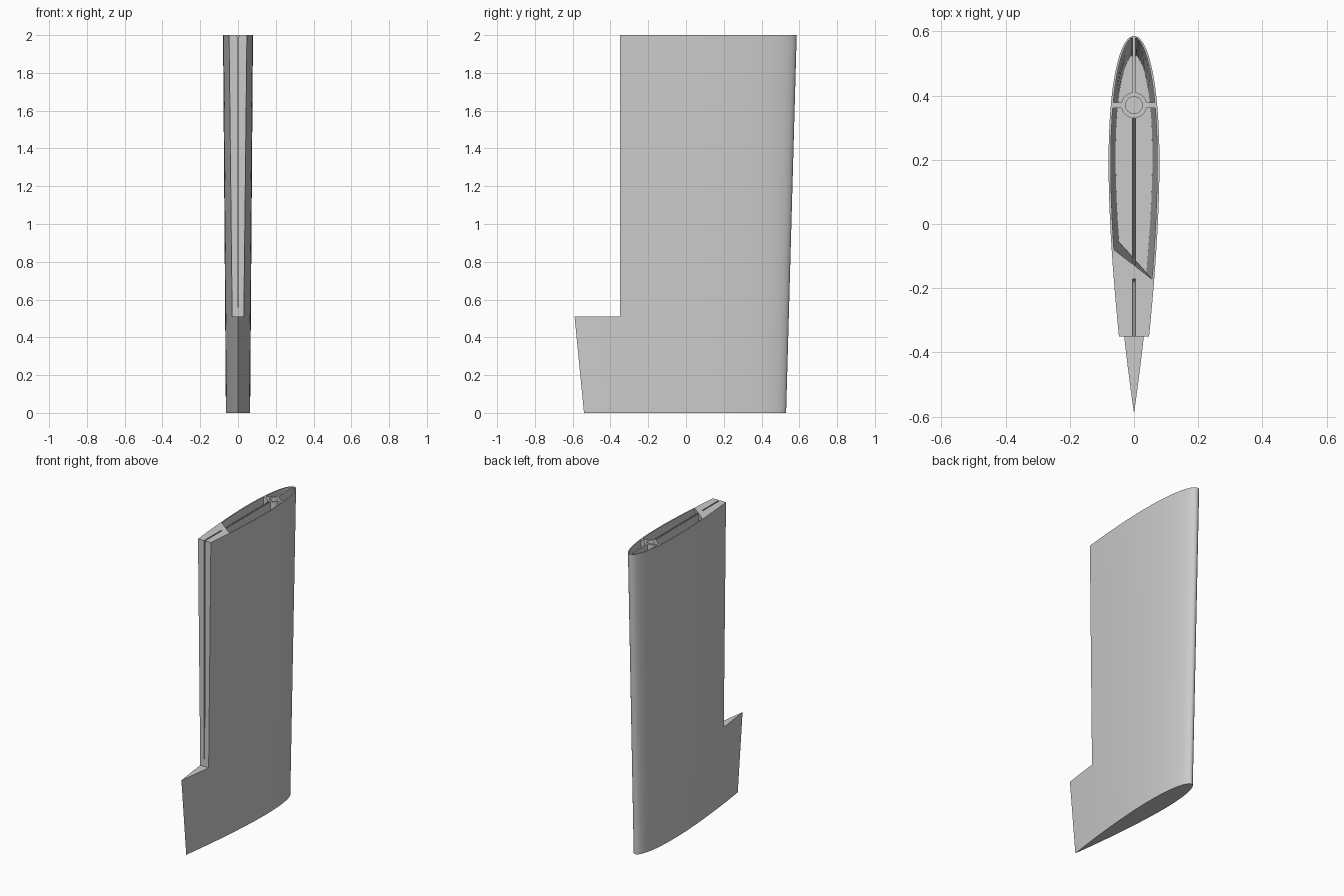
import bpy, bmesh, math

cube = bpy.data.objects.get("Cube")
if cube:
    bpy.data.objects.remove(cube, do_unlink=True)

grey = bpy.data.materials.new("light_grey")
grey.use_nodes = True
grey.diffuse_color = (0.6, 0.6, 0.6, 1)
grey.node_tree.nodes["Principled BSDF"].inputs["Base Color"].default_value = (0.6, 0.6, 0.6, 1)

HEIGHT = 2.0
FLOOR = 0.03
HINGE_Y = 0.37
STEPS = 36


def loft(name, low, high, z0, z1):
    """Closed solid between two outlines with equal point counts."""
    bm = bmesh.new()
    a = [bm.verts.new((x, y, z0)) for x, y in low]
    b = [bm.verts.new((x, y, z1)) for x, y in high]
    n = len(a)
    for i in range(n):
        j = (i + 1) % n
        bm.faces.new((a[i], a[j], b[j], b[i]))
    bm.faces.new(a[::-1])
    bm.faces.new(b)
    bmesh.ops.recalc_face_normals(bm, faces=bm.faces[:])
    mesh = bpy.data.meshes.new(name)
    bm.to_mesh(mesh)
    bm.free()
    mesh.materials.append(grey)
    obj = bpy.data.objects.new(name, mesh)
    bpy.context.collection.objects.link(obj)
    return obj


def rect(x0, x1, y0, y1):
    return [(x0, y0), (x1, y0), (x1, y1), (x0, y1)]


def activate(obj):
    bpy.ops.object.select_all(action="DESELECT")
    obj.select_set(True)
    bpy.context.view_layer.objects.active = obj


def cut(obj, cutter):
    cutter.hide_render = True
    activate(obj)
    mod = obj.modifiers.new("cut", "BOOLEAN")
    mod.operation = "DIFFERENCE"
    mod.solver = "EXACT"
    mod.object = cutter
    bpy.ops.object.modifier_apply(modifier=mod.name)
    bpy.data.objects.remove(cutter, do_unlink=True)


def lead(z):
    return 0.53 + 0.028 * z


def trail(z):
    return -0.54 - 0.098 * z


def half_width(y, z):
    """Symmetric aerofoil, twelve percent thick."""
    chord = lead(z) - trail(z)
    t = min(max((lead(z) - y) / chord, 0), 1)
    poly = 0.2969 * math.sqrt(t) - 0.126 * t - 0.3516 * t**2 + 0.2843 * t**3 - 0.1036 * t**4
    return 0.6 * chord * poly


def side(z, end, sign, inset):
    start = lead(z) - inset
    pts = []
    for i in range(STEPS + 1):
        y = start + (end - start) * (1 - math.cos(math.pi / 2 * i / STEPS))
        pts.append((sign * (half_width(y, z) - inset), y))
    return pts


def outer(z):
    right = side(z, trail(z), 1, 0)
    return right + side(z, trail(z), -1, 0)[1:-1][::-1]


def inner(z, left_end, right_end):
    return side(z, right_end, 1, 0.007) + side(z, left_end, -1, 0.007)[::-1]


# Tapered blade with the rear cut away above the tab
blade = loft("blade_shell", outer(0), outer(HEIGHT), 0, HEIGHT)
notch = rect(-0.3, 0.3, -1, -0.35)
cut(blade, loft("notch_cutter", notch, notch, 0.51, 2.2))

# Deep open cavity with a slanted rear wall
cut(blade, loft("cavity_cutter", inner(FLOOR, -0.055, -0.15),
                inner(HEIGHT, -0.08, -0.172), FLOOR, HEIGHT + 0.002))

# Narrow hinge slot in the rear face
cut(blade, loft("slot_cutter", rect(-0.002, 0.002, -0.4, -0.18),
                rect(-0.004, 0.004, -0.4, -0.172), 0.56, HEIGHT + 0.01))
activate(blade)
bpy.ops.object.shade_smooth_by_angle(angle=math.radians(30))


def circle(r, n=40):
    return [(r * math.cos(2 * math.pi * i / n), HINGE_Y + r * math.sin(2 * math.pi * i / n))
            for i in range(n)]


# Pivot tube
tube = loft("pivot_tube", circle(0.04), circle(0.04), FLOOR, HEIGHT)
cut(tube, loft("bore_cutter", circle(0.026), circle(0.026), FLOOR + 0.01, HEIGHT + 0.1))
activate(tube)
bpy.ops.object.shade_smooth_by_angle(angle=math.radians(30))

# Front web from the tube to the leading edge
loft("front_web", rect(-0.005, 0.005, 0.402, lead(FLOOR) - 0.003),
     rect(-0.005, 0.005, 0.402, lead(HEIGHT) - 0.003), FLOOR, HEIGHT)

for sign, label in ((1, "left"), (-1, "right")):
    # Rear web halves, parted by a tapering groove
    loft(label + "_rear_web", rect(0, sign * 0.007, -0.135, 0.338),
         rect(sign * 0.003, sign * 0.007, -0.135, 0.338), FLOOR, HEIGHT)
    # Cross ribs from the tube to the skin
    loft(label + "_cross_rib",
         rect(sign * 0.035, sign * (half_width(HINGE_Y, 0) - 0.003), 0.362, 0.378),
         rect(sign * 0.035, sign * (half_width(HINGE_Y, HEIGHT) - 0.003), 0.362, 0.378),
         FLOOR, HEIGHT)
